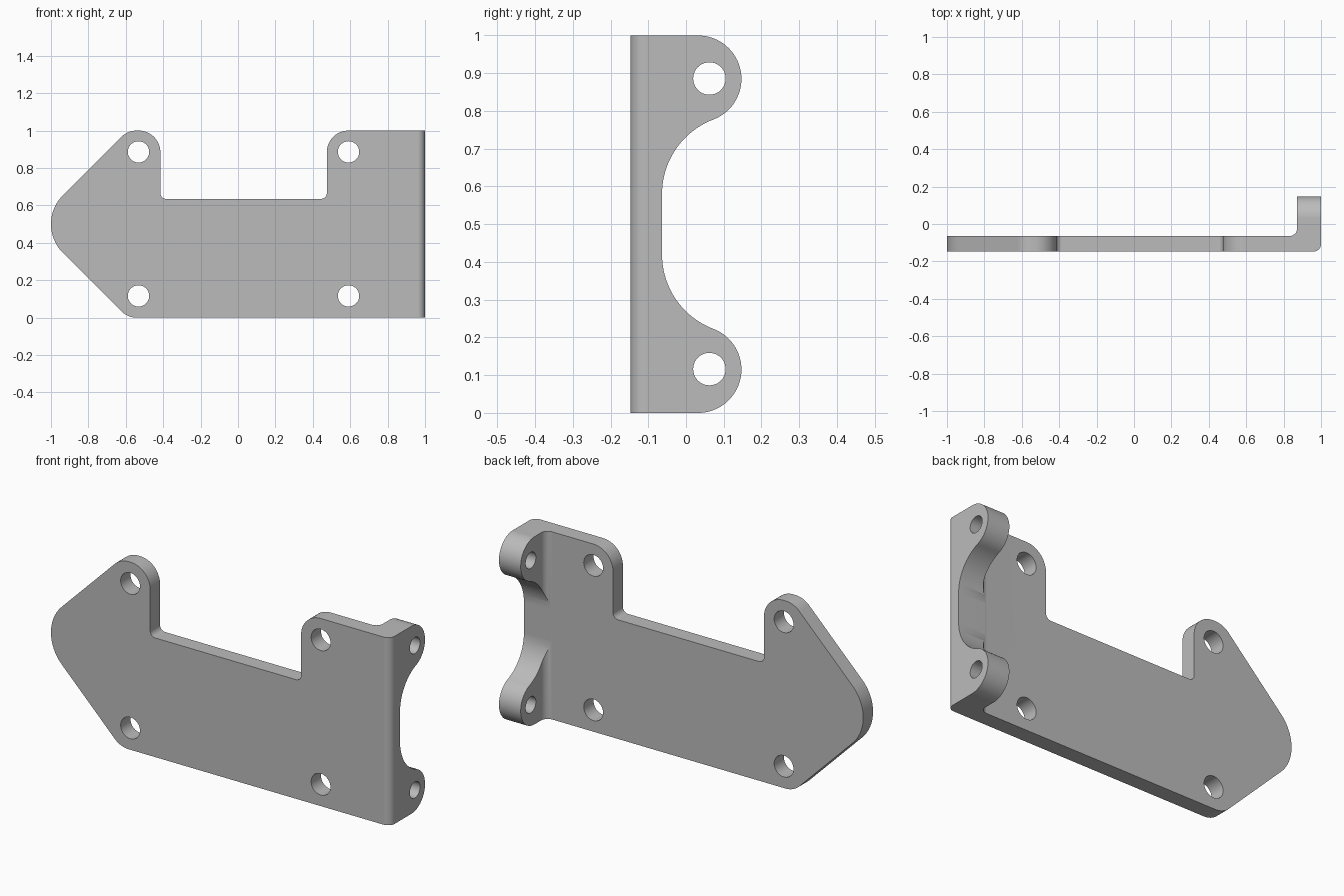
import bpy
import bmesh
from math import cos, sin, tan, pi, radians, atan2, hypot
from mathutils import Vector

if "Cube" in bpy.data.objects:
    bpy.data.objects.remove(bpy.data.objects["Cube"])

metal = bpy.data.materials.new("plain grey metal")
grey = (0.5, 0.5, 0.5, 1)
metal.diffuse_color = grey
metal.use_nodes = True
metal.node_tree.nodes["Principled BSDF"].inputs["Base Color"].default_value = grey


def arc(cx, cy, r, start, end, n=20):
    """Points on an arc, angles in degrees."""
    angles = [radians(start + (end - start) * i / n) for i in range(n + 1)]
    return [(cx + r * cos(a), cy + r * sin(a)) for a in angles]


def rounded(corners):
    """Polygon from (x, y, radius) corners, each filleted by its radius."""
    out = []
    for i, (x, y, r) in enumerate(corners):
        p = Vector((x, y))
        if r == 0:
            out.append((x, y))
            continue
        a = (Vector(corners[i - 1][:2]) - p).normalized()
        b = (Vector(corners[(i + 1) % len(corners)][:2]) - p).normalized()
        half = a.angle(b) / 2
        centre = p + (a + b).normalized() * r / sin(half)
        first = p + a * r / tan(half) - centre
        last = p + b * r / tan(half) - centre
        start = atan2(first.y, first.x)
        sweep = (atan2(last.y, last.x) - start + pi) % (2 * pi) - pi
        out += arc(*centre, r, start * 180 / pi, (start + sweep) * 180 / pi)
    return out


def prism(name, outline, axis, low, high):
    """Extrude a 2D outline along x, y or z."""
    place = {"x": lambda u, v, d: (d, u, v),
             "y": lambda u, v, d: (u, d, v),
             "z": lambda u, v, d: (u, v, d)}[axis]
    bm = bmesh.new()
    face = bm.faces.new([bm.verts.new(place(u, v, low)) for u, v in outline])
    ext = bmesh.ops.extrude_face_region(bm, geom=[face])
    moved = [g for g in ext["geom"] if isinstance(g, bmesh.types.BMVert)]
    bmesh.ops.translate(bm, verts=moved, vec=place(0, 0, high - low))
    bmesh.ops.recalc_face_normals(bm, faces=bm.faces[:])
    mesh = bpy.data.meshes.new(name)
    bm.to_mesh(mesh)
    bm.free()
    mesh.materials.append(metal)
    obj = bpy.data.objects.new(name, mesh)
    bpy.context.collection.objects.link(obj)
    return obj


def combine(target, tool, operation):
    """Apply a boolean and discard the tool."""
    mod = target.modifiers.new("cut", "BOOLEAN")
    mod.operation, mod.solver, mod.object = operation, "EXACT", tool
    bpy.context.view_layer.objects.active = target
    bpy.ops.object.modifier_apply(modifier=mod.name)
    bpy.data.objects.remove(tool)


FRONT, BACK, INNER = -0.147, -0.064, 0.872

# Bent sheet: thick L section with rounded bend
bracket = prism("mounting_bracket", rounded([
    (-1.2, FRONT, 0), (1, FRONT, 0.04), (1, 0.147, 0),
    (INNER, 0.147, 0), (INNER, BACK, 0.04), (-1.2, BACK, 0)]), "z", 0, 1)

# Front outline: pointed end, top notch
plate = prism("plate_outline", rounded([
    (1.1, -0.1, 0), (1.1, 1, 0), (0.475, 1, 0.116), (0.475, 0.635, 0.03),
    (-0.415, 0.635, 0.03), (-0.415, 1, 0.116), (-0.59, 1, 0.116),
    (-1.09, 0.5, 0.217), (-0.59, 0, 0.116), (-0.5, 0, 0), (-0.5, -0.1, 0)]),
    "y", -0.3, 0.3)
# Keep the lower edge flush with the sheet
plate.data.transform(plate.matrix_world)
combine(bracket, plate, "INTERSECT")

# Flange outline: two round ears joined by a concave waist
WAIST, EAR_Y, EAR_Z, EAR_R = BACK + 0.0005, 0.032, 0.885, 0.115
a, h = EAR_Y - WAIST, EAR_Z - 0.58
hollow = (a * a + h * h - EAR_R ** 2) / (2 * (a + EAR_R))
hx = WAIST + hollow
lean = atan2(h, EAR_Y - hx) * 180 / pi
upper = (arc(EAR_Y, EAR_Z, EAR_R, 90, lean - 180, 32)
         + arc(hx, 0.58, hollow, lean, 180, 28)[1:])
lower = [(y, 1 - z) for y, z in reversed(upper)]
flange = prism("flange_outline",
               [(-0.3, 0), (-0.3, 1)] + upper + lower, "x", -1.3, 1.3)
combine(bracket, flange, "INTERSECT")

# Bolt holes through the plate and the flange ears
for z in (0.116, 0.886):
    for x in (-0.532, 0.591):
        combine(bracket, prism("plate_hole", arc(x, z, 0.057, 0, 360, 48)[:-1],
                               "y", -0.3, 0.0), "DIFFERENCE")
    combine(bracket, prism("flange_hole", arc(0.062, z, 0.043, 0, 360, 40)[:-1],
                           "x", 0.7, 1.2), "DIFFERENCE")

# Smooth curves, crisp edges
bpy.ops.object.select_all(action="DESELECT")
bracket.select_set(True)
bpy.context.view_layer.objects.active = bracket
bpy.ops.object.shade_smooth_by_angle(angle=radians(30))
weighted = bracket.modifiers.new("flat faces", "WEIGHTED_NORMAL")
weighted.keep_sharp = True
